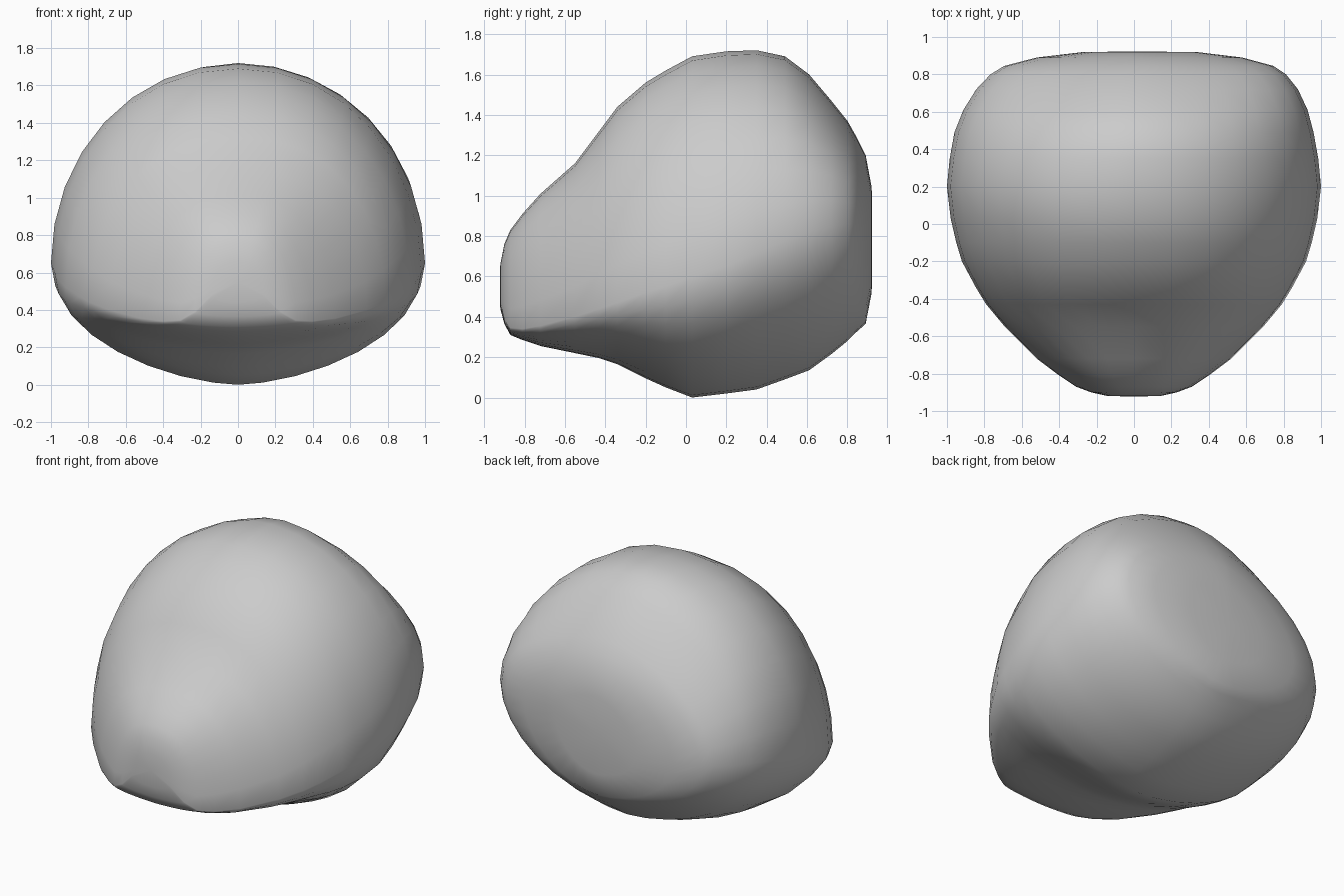
import bpy, bmesh, math

# Stations front to back: y, half width, bottom z, widest z, top z
STATIONS = [
    (-0.92, 0.14, 0.44, 0.48, 0.66),
    (-0.90, 0.23, 0.365, 0.39, 0.76),
    (-0.87, 0.31, 0.31, 0.345, 0.83),
    (-0.81, 0.40, 0.285, 0.34, 0.91),
    (-0.72, 0.52, 0.255, 0.355, 1.01),
    (-0.55, 0.69, 0.22, 0.40, 1.16),
    (-0.43, 0.79, 0.195, 0.44, 1.32),
    (-0.34, 0.845, 0.165, 0.47, 1.44),
    (-0.20, 0.92, 0.095, 0.52, 1.56),
    (-0.10, 0.95, 0.05, 0.55, 1.62),
    (0.03, 0.98, 0.00, 0.60, 1.69),
    (0.20, 1.00, 0.02, 0.65, 1.715),
    (0.35, 0.985, 0.04, 0.70, 1.72),
    (0.49, 0.96, 0.09, 0.74, 1.69),
    (0.61, 0.92, 0.135, 0.77, 1.60),
    (0.72, 0.86, 0.215, 0.79, 1.47),
    (0.80, 0.79, 0.28, 0.80, 1.37),
    (0.845, 0.72, 0.325, 0.80, 1.29),
    (0.89, 0.55, 0.365, 0.79, 1.20),
    (0.92, 0.30, 0.52, 0.79, 1.04),
]
SIDES = 32

bm = bmesh.new()
rings = []
for y, w, lo, mid, hi in STATIONS:
    ring = []
    # Sections are fuller on top at the front, more pointed and tilted at the back
    back = max(0, min(1, (y - 0.2) / 0.5))
    p_low = 1.22 - 0.08 * back
    shift = 0.03 * max(0, (y - 0.5) / 0.4)
    for i in range(SIDES):
        a = 2 * math.pi * i / SIDES
        c, s = math.cos(a), math.sin(a)
        p_top = 0.93 + 0.2 * y + (0.25 * back if c < 0 else 0)
        x = math.copysign(abs(c) ** (p_top if s > 0 else p_low), c)
        z = mid + s * ((hi - mid) if s > 0 else (mid - lo))
        z += 0.06 * back * c ** 3
        ring.append(bm.verts.new((w * x + shift, y, z)))
    rings.append(ring)

# Skin between stations
for r0, r1 in zip(rings, rings[1:]):
    for i in range(SIDES):
        j = (i + 1) % SIDES
        bm.faces.new((r0[i], r0[j], r1[j], r1[i]))

# Nearly flat front and back ends
for ring, y, z in ((rings[0], -0.922, 0.55), (rings[-1], 0.922, 0.79)):
    c = bm.verts.new((0, y, z))
    for i in range(SIDES):
        bm.faces.new((ring[i], ring[(i + 1) % SIDES], c))

bmesh.ops.recalc_face_normals(bm, faces=bm.faces[:])
mesh = bpy.data.meshes.new("boulder")
bm.to_mesh(mesh)
bm.free()

stone = bpy.data.materials.new("stone grey")
stone.diffuse_color = (0.6, 0.6, 0.6, 1)
mesh.materials.append(stone)

boulder = bpy.data.objects.new("boulder", mesh)
bpy.context.collection.objects.link(boulder)
bpy.context.view_layer.objects.active = boulder
boulder.select_set(True)
bpy.ops.object.shade_smooth()
